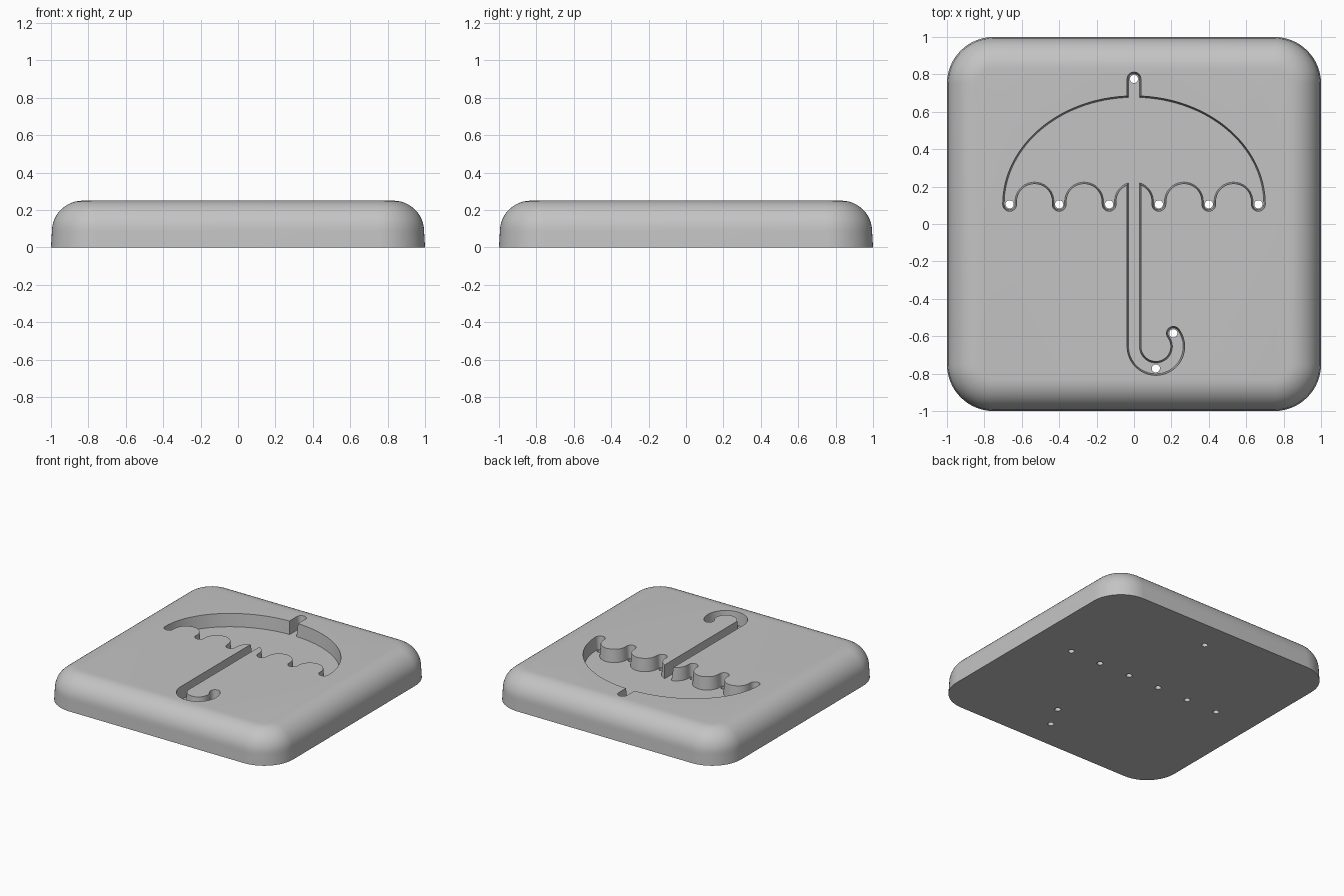
import bpy, bmesh
from math import sin, cos, acos, radians, degrees

if "Cube" in bpy.data.objects:
    bpy.data.objects.remove(bpy.data.objects["Cube"], do_unlink=True)

TOP = 0.25          # slab height
DEPTH = 0.1         # recess depth
DRAFT = 0.008       # recess wall taper
TIP_X = (0.665, 0.4, 0.133)   # canopy points, mirrored
TIP_Y = 0.105
HOOK = (0.117, -0.655)
HOOK_R = 0.117
HOOK_END = 37

grey = bpy.data.materials.new("stone grey")
grey.use_nodes = True
colour = (0.55, 0.55, 0.55, 1)
grey.diffuse_color = colour
grey.node_tree.nodes["Principled BSDF"].inputs["Base Color"].default_value = colour


def arc(cx, cy, rx, start, end, n, ry=None):
    ry = rx if ry is None else ry
    angles = [radians(start + (end - start) * i / n) for i in range(n + 1)]
    return [(cx + rx * cos(a), cy + ry * sin(a)) for a in angles]


def loft(name, rings):
    """Closed solid through matching rings, each given as (outline, z)."""
    bm = bmesh.new()
    loops = [[bm.verts.new((x, y, z)) for x, y in pts] for pts, z in rings]
    for low, high in zip(loops, loops[1:]):
        for i in range(len(low)):
            j = (i + 1) % len(low)
            bm.faces.new((low[i], low[j], high[j], high[i]))
    bm.faces.new(loops[0][::-1])
    bm.faces.new(loops[-1])
    bmesh.ops.recalc_face_normals(bm, faces=bm.faces[:])
    mesh = bpy.data.meshes.new(name)
    bm.to_mesh(mesh)
    bm.free()
    obj = bpy.data.objects.new(name, mesh)
    bpy.context.collection.objects.link(obj)
    mesh.materials.append(grey)
    return obj


def rounded_square(inset):
    pts = []
    for k, (sx, sy) in enumerate([(1, 1), (-1, 1), (-1, -1), (1, -1)]):
        pts += arc(0.75 * sx, 0.75 * sy, 0.25 - inset, 90 * k, 90 * k + 90, 16)
    return pts


def umbrella(d):
    """Umbrella outline, shrunk by d, anticlockwise from the top cap."""
    w = 0.037 - d
    scallop = 0.133 - w
    scallop_y = 0.12
    a, b = TIP_X[0] + w, 0.58 - d
    hx, hy = HOOK
    meet = degrees(acos(w / scallop))
    crown = degrees(acos(w / a))
    # Top cap and left half of the canopy
    pts = arc(0, 0.775, w, 0, 180, 16)
    pts += arc(0, TIP_Y, a, 180 - crown, 180, 40, b)[:-1]
    for x in TIP_X:
        pts += arc(-x, TIP_Y, w, 180, 360, 14)
        end = 180 - meet if x == TIP_X[-1] else 0
        pts += arc(-x + 0.133, scallop_y, scallop, 180, end, 18)
    # Handle with hook
    pts += arc(hx, hy, HOOK_R + w, 180, 360 + HOOK_END, 40)
    ex, ey = hook_point(HOOK_END)
    pts += arc(ex, ey, w, HOOK_END, HOOK_END + 180, 14)[1:-1]
    pts += arc(hx, hy, HOOK_R - w, 360 + HOOK_END, 180, 32)
    # Right half of the canopy
    for x in reversed(TIP_X):
        start = meet if x == TIP_X[-1] else 180
        pts += arc(x - 0.133, scallop_y, scallop, start, 0, 18)
        pts += arc(x, TIP_Y, w, 180, 360, 14)
    pts += arc(0, TIP_Y, a, 0, crown, 40, b)[1:]
    return pts


def hook_point(angle):
    a = radians(angle)
    return HOOK[0] + HOOK_R * cos(a), HOOK[1] + HOOK_R * sin(a)


def carve(target, cutter):
    cutter.hide_render = True
    mod = target.modifiers.new("carve", 'BOOLEAN')
    mod.operation = 'DIFFERENCE'
    mod.solver = 'EXACT'
    mod.object = cutter
    bpy.ops.object.select_all(action='DESELECT')
    target.select_set(True)
    bpy.context.view_layer.objects.active = target
    bpy.ops.object.modifier_apply(modifier=mod.name)
    bpy.data.objects.remove(cutter, do_unlink=True)


# Slab with slightly drafted sides and a rounded top edge
edge = 0.165
rings = [(rounded_square(0), 0)]
for i in range(13):
    t = radians(90 * i / 12)
    rings.append((rounded_square(0.005 + edge * (1 - cos(t))), TOP - edge + edge * sin(t)))
slab = loft("mould_slab", rings)

# Umbrella recess
carve(slab, loft("recess_cutter", [
    (umbrella(DRAFT), TOP - DEPTH), (umbrella(0), TOP), (umbrella(0), TOP + 0.1)]))

# Vent holes through the floor
vents = [(s * x, TIP_Y) for x in TIP_X for s in (-1, 1)]
vents += [(0, 0.775), hook_point(270), hook_point(HOOK_END)]
for x, y in vents:
    circle = arc(x, y, 0.022, 0, 345, 23)
    carve(slab, loft("vent_cutter", [(circle, -0.1), (circle, TOP + 0.1)]))

bpy.ops.object.shade_smooth_by_angle(angle=radians(30))
